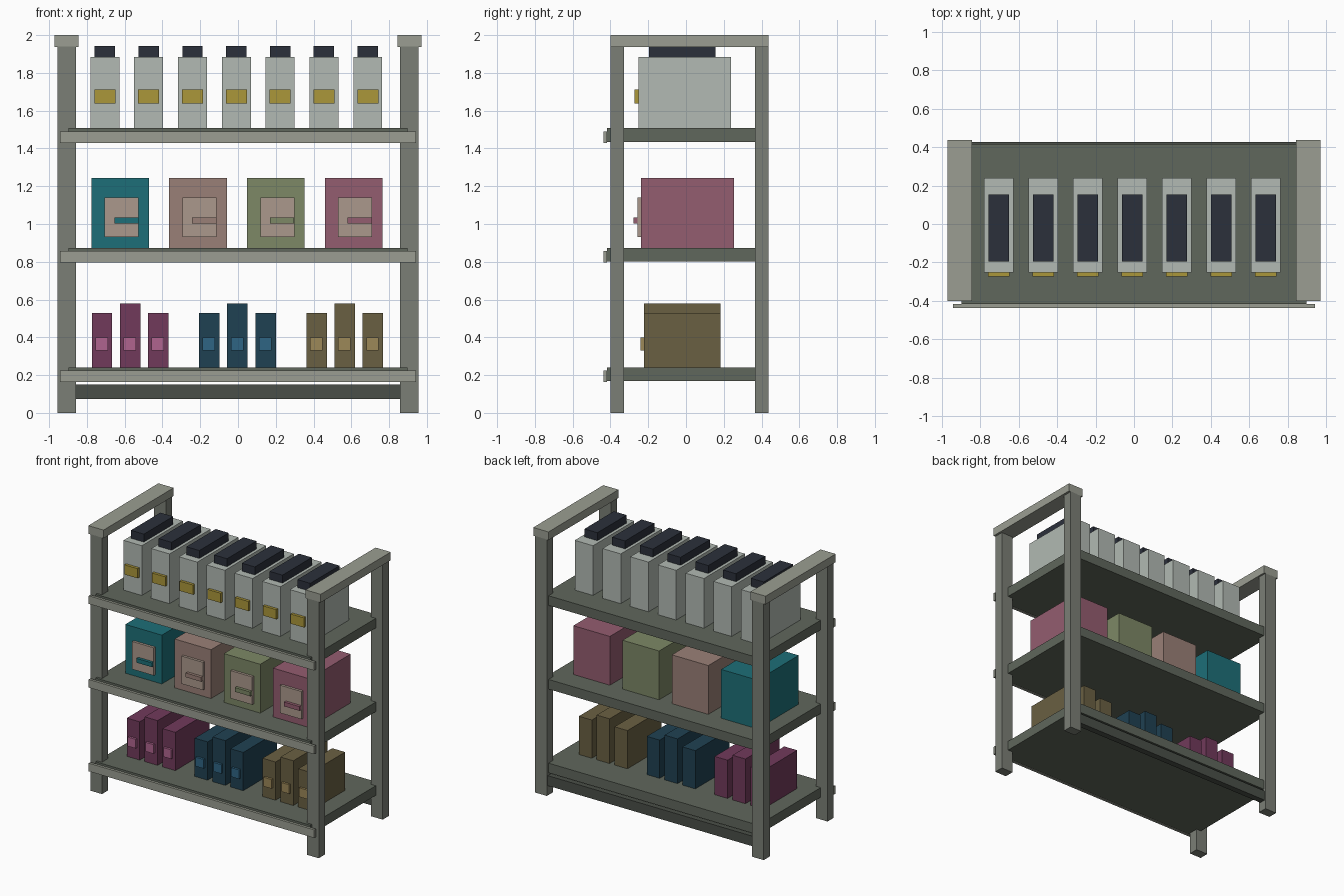
import bpy

if "Cube" in bpy.data.objects:
    bpy.data.objects.remove(bpy.data.objects["Cube"])


def material(name, hexcode):
    m = bpy.data.materials.new(name)
    rgb = [int(hexcode[i:i + 2], 16) / 255 for i in (0, 2, 4)]
    m.diffuse_color = [((c + 0.055) / 1.055) ** 2.4 for c in rgb] + [1]
    m.use_nodes = True
    m.node_tree.nodes["Principled BSDF"].inputs["Base Color"].default_value = m.diffuse_color
    return m


def box(name, x, y, z, mat):
    """Box from (min, max) pairs on each axis."""
    mid = [(a + b) / 2 for a, b in (x, y, z)]
    size = [b - a for a, b in (x, y, z)]
    bpy.ops.mesh.primitive_cube_add(size=1, location=mid)
    ob = bpy.context.object
    ob.name = name
    ob.scale = size
    bpy.ops.object.transform_apply(location=False, rotation=False, scale=True)
    ob.data.materials.append(mat)
    return ob


def span(centre, width):
    return (centre - width / 2, centre + width / 2)


post_mat = material("post_grey", "7b7f76")
trim_mat = material("trim_grey", "9b9e92")
shelf_mat = material("shelf_grey", "60675c")
dark_mat = material("stretcher_dark", "4a4f48")

# Posts and the top bars joining each side pair
for side, sx in (("left", -1), ("right", 1)):
    for end, y in (("front", (-0.40, -0.327)), ("back", (0.364, 0.437))):
        box(f"{end}_{side}_post", span(sx * 0.907, 0.098), y, (0, 1.94), post_mat)
    box(f"{side}_top_bar", span(sx * 0.9085, 0.127), (-0.40, 0.437), (1.938, 2.0), trim_mat)

# Shelves with front rails
TOPS = (0.241, 0.874, 1.507)
for i, t in enumerate(TOPS):
    box(f"shelf_{i}", (-0.898, 0.898), (-0.418, 0.418), (t - 0.073, t), shelf_mat)
    box(f"shelf_rail_{i}", (-0.943, 0.943), (-0.437, -0.421 + 0.004), (t - 0.077, t - 0.016), trim_mat)

# Low back stretcher
box("back_stretcher", (-0.87, 0.87), (0.38, 0.427), (0.074, 0.15), dark_mat)

# Top shelf: seven bottles with caps and labels
bottle_mat = material("bottle_pale", "b2bab3")
cap_mat = material("cap_navy", "2b303b")
gold_mat = material("label_gold", "ab973a")
t = TOPS[2]
for i in range(7):
    x = -0.705 + i * 0.232
    box(f"bottle_{i}", span(x, 0.153), (-0.252, 0.239), (t, 1.883), bottle_mat)
    box(f"bottle_cap_{i}", span(x, 0.108), (-0.195, 0.155), (1.883, 1.943), cap_mat)
    box(f"bottle_label_{i}", span(x, 0.111), (-0.273, -0.252), (1.639, 1.712), gold_mat)

# Middle shelf: four cartons with a raised panel and a bar
panel_mat = material("panel_tan", "ab998c")
t = TOPS[1]
for i, col in enumerate(("1d6f78", "9a8077", "7d8866", "945d70")):
    x = -0.624 + i * 0.412
    mat = material(f"carton_colour_{i}", col)
    box(f"carton_{i}", span(x, 0.305), (-0.237, 0.254), (t, 1.243), mat)
    box(f"carton_panel_{i}", span(x + 0.008, 0.18), (-0.256, -0.237), (0.93, 1.14), panel_mat)
    box(f"carton_bar_{i}", span(x + 0.033, 0.128), (-0.278, -0.256), (1.002, 1.034), mat)

# Bottom shelf: three groups of three slim packs, the middle one taller
t = TOPS[0]
for g, (col, tag) in enumerate((("713a5b", "b0648f"), ("1f4152", "2f6584"), ("6a6042", "9c8858"))):
    mat = material(f"pack_colour_{g}", col)
    tag_mat = material(f"pack_tag_colour_{g}", tag)
    for k in range(3):
        x = -0.571 + g * 0.568 + (k - 1) * 0.149
        box(f"pack_{g}_{k}", span(x, 0.108), (-0.223, 0.183), (t, 0.579 if k == 1 else 0.53), mat)
        box(f"pack_tag_{g}_{k}", span(x - 0.002, 0.066), (-0.24, -0.223), (0.329, 0.398), tag_mat)
